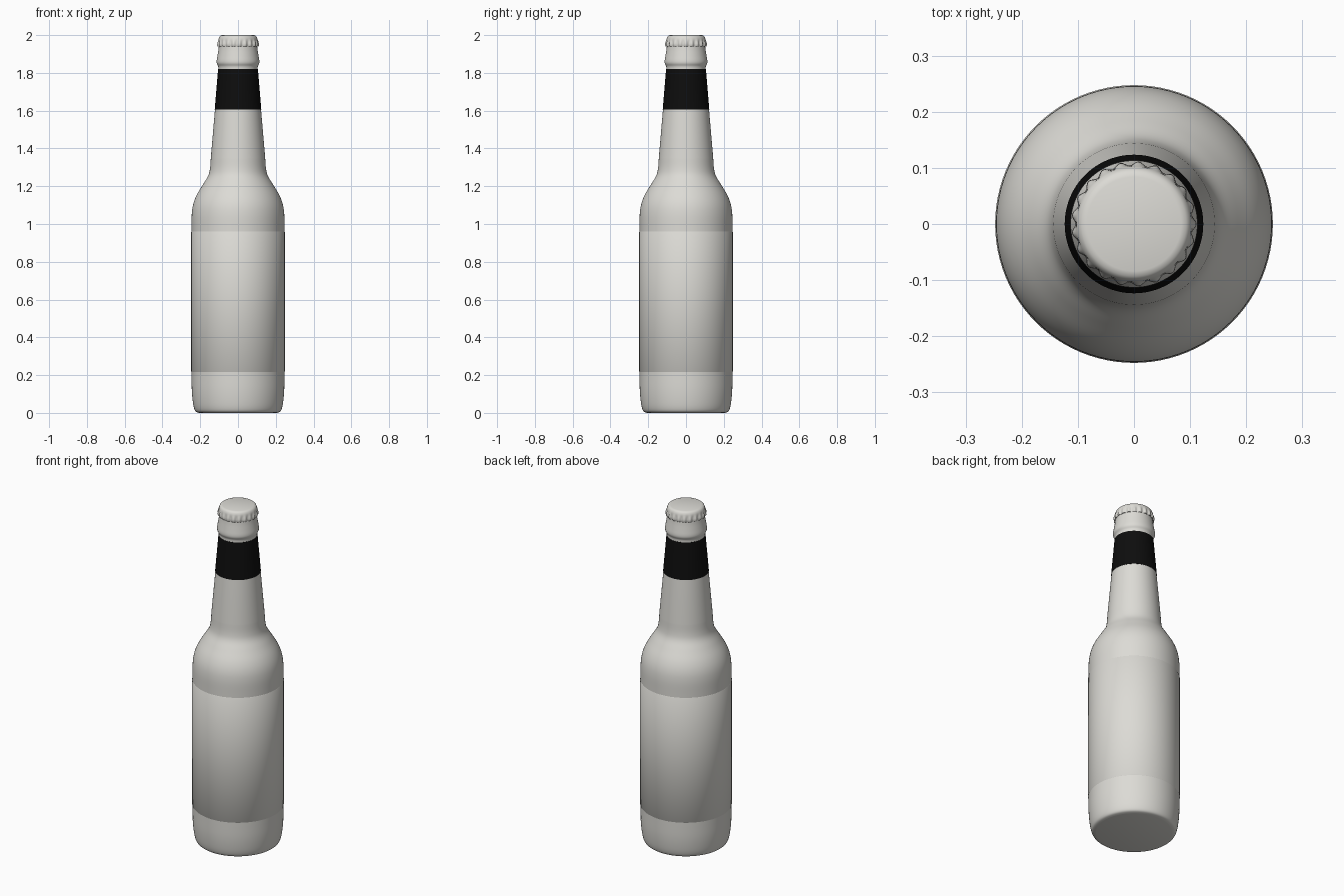
import bpy, bmesh, math

if "Cube" in bpy.data.objects:
    bpy.data.objects.remove(bpy.data.objects["Cube"])


def material(name, rgb):
    m = bpy.data.materials.new(name)
    m.diffuse_color = (*rgb, 1)
    m.use_nodes = True
    m.node_tree.nodes["Principled BSDF"].inputs["Base Color"].default_value = m.diffuse_color
    return m


PALE = material("pale_grey", (0.72, 0.71, 0.67))
BLACK = material("black", (0.004, 0.004, 0.004))


def smooth_profile(points, steps=5):
    """Catmull-Rom curve through (radius, height) points."""
    p = [points[0]] + points + [points[-1]]
    out = []
    for i in range(1, len(p) - 2):
        for s in range(steps):
            t = s / steps
            out.append(tuple(
                0.5 * (2 * b + (c - a) * t + (2 * a - 5 * b + 4 * c - d) * t * t
                       + (3 * b - a - 3 * c + d) * t ** 3)
                for a, b, c, d in zip(p[i - 1], p[i], p[i + 1], p[i + 2])))
    return out + [points[-1]]


def lathe(name, profile, mat, segments=96, ripple=None, close=False, angle=50):
    """Spin a profile round z; ripple(angle, ring) offsets the radius."""
    bm = bmesh.new()
    rings = []
    for k, (r, z) in enumerate(profile):
        if r < 1e-5:
            rings.append([bm.verts.new((0, 0, z))])
            continue
        ring = []
        for i in range(segments):
            a = 2 * math.pi * i / segments
            q = r + (ripple(a, k) if ripple else 0)
            ring.append(bm.verts.new((q * math.cos(a), q * math.sin(a), z)))
        rings.append(ring)
    pairs = list(zip(rings, rings[1:]))
    if close:
        pairs.append((rings[-1], rings[0]))
    for lo, hi in pairs:
        for i in range(segments):
            j = (i + 1) % segments
            if len(lo) == 1:
                bm.faces.new((lo[0], hi[j], hi[i]))
            elif len(hi) == 1:
                bm.faces.new((lo[i], lo[j], hi[0]))
            else:
                bm.faces.new((lo[i], lo[j], hi[j], hi[i]))
    bmesh.ops.recalc_face_normals(bm, faces=bm.faces)
    me = bpy.data.meshes.new(name)
    bm.to_mesh(me)
    bm.free()
    me.materials.append(mat)
    ob = bpy.data.objects.new(name, me)
    bpy.context.collection.objects.link(ob)
    bpy.ops.object.select_all(action='DESELECT')
    ob.select_set(True)
    bpy.context.view_layer.objects.active = ob
    bpy.ops.object.shade_smooth_by_angle(angle=math.radians(angle))
    return ob


# Bottle: rounded base, straight body, shoulder, tapered neck, finish
base = smooth_profile([(0.205, 0.0), (0.224, 0.007), (0.234, 0.03),
                       (0.241, 0.075), (0.245, 0.13), (0.246, 0.2)])
shoulder = smooth_profile([(0.246, 0.98), (0.245, 1.05), (0.237, 1.105),
                           (0.218, 1.155), (0.185, 1.21), (0.158, 1.255),
                           (0.148, 1.295), (0.144, 1.35)])
finish = smooth_profile([(0.104, 1.82), (0.105, 1.835), (0.112, 1.85),
                         (0.113, 1.865), (0.109, 1.89), (0.104, 1.92),
                         (0.101, 1.945)], 4)
lathe("bottle", [(0, 0)] + base + shoulder + [(0.122, 1.605)] + finish
      + [(0.09, 1.98), (0, 1.98)], PALE)

# Body label: thin sleeve standing just proud of the glass
lathe("body_label", [(0.244, 0.214), (0.2475, 0.218), (0.2475, 0.958),
                     (0.244, 0.963)], PALE, close=True)

# Black neck band
lathe("neck_band", [(0.121, 1.605), (0.1235, 1.605), (0.1055, 1.82),
                    (0.103, 1.82)], BLACK, close=True)

# Crown cap with crimped skirt
crimp = [0, 0.8, 1, 1, 0.7, 0.3]
cap = [(0.098, 1.942), (0.105, 1.94), (0.108, 1.946), (0.107, 1.957),
       (0.1055, 1.966), (0.104, 1.973), (0.1025, 1.981), (0.099, 1.991),
       (0.093, 1.997), (0.084, 2.0), (0, 2.0)]
lathe("crown_cap", cap, PALE, segments=210, angle=60,
      ripple=lambda a, k: 0.0035 * crimp[k] * math.cos(21 * a)
      if k < len(crimp) else 0)
